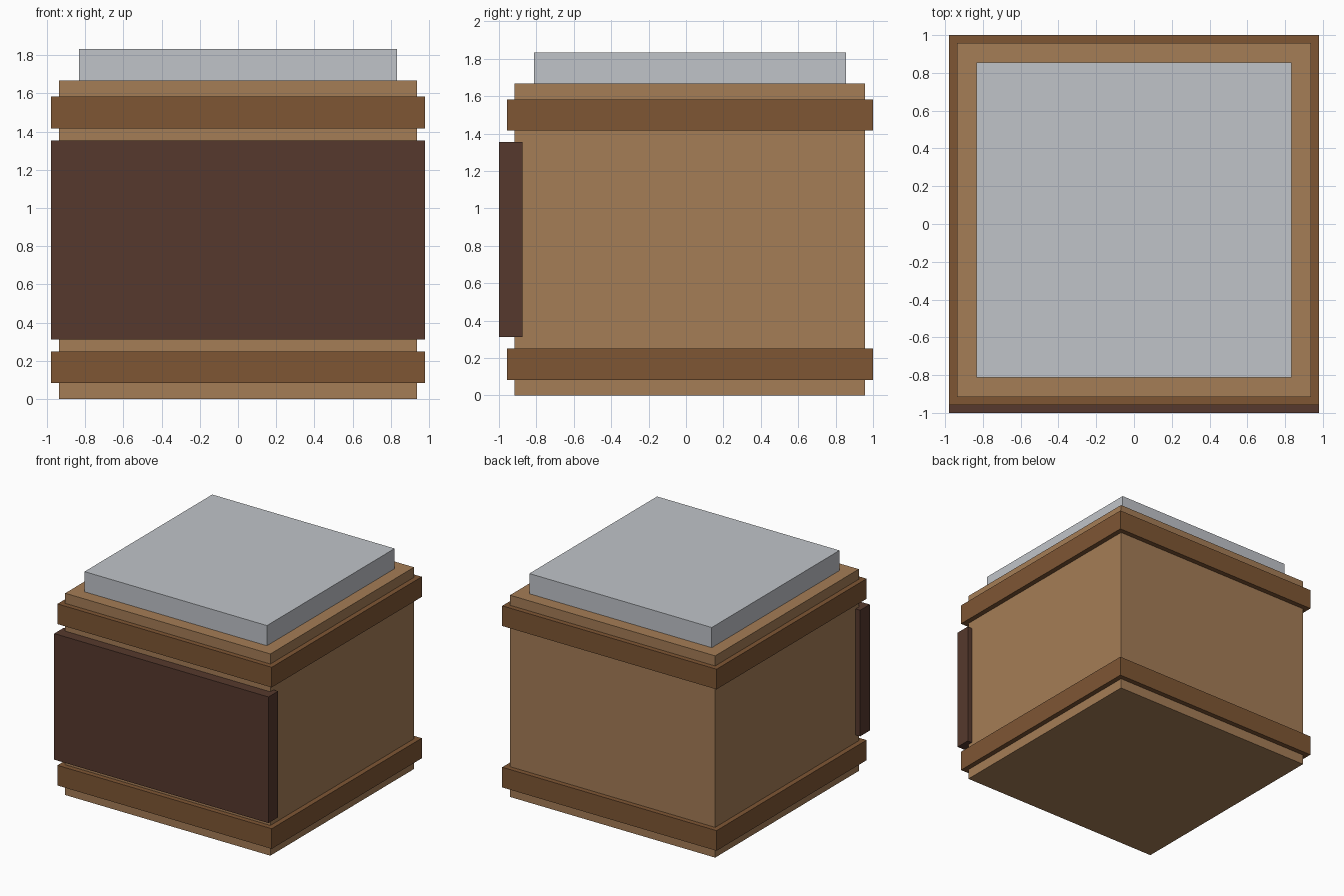
import bpy

if "Cube" in bpy.data.objects:
    bpy.data.objects.remove(bpy.data.objects["Cube"])

U = 1 / 48  # the whole crate sits on a grid of 1/48 units


def material(name, rgb):
    """Flat material from 0-255 sRGB values."""
    lin = [((c / 255 + 0.055) / 1.055) ** 2.4 for c in rgb]
    m = bpy.data.materials.new(name)
    m.diffuse_color = (*lin, 1)
    m.use_nodes = True
    m.node_tree.nodes["Principled BSDF"].inputs["Base Color"].default_value = m.diffuse_color
    return m


def box(name, half_x, y0, y1, z0, z1, mat):
    """Box centred on x = 0, sizes in grid units."""
    bpy.ops.mesh.primitive_cube_add(size=1, location=(0, (y0 + y1) / 2 * U, (z0 + z1) / 2 * U))
    o = bpy.context.object
    o.name = name
    o.scale = (2 * half_x * U, (y1 - y0) * U, (z1 - z0) * U)
    bpy.ops.object.transform_apply(location=False, rotation=False, scale=True)
    o.data.materials.append(mat)
    return o


light_wood = material("light wood", (165, 125, 86))
band_wood = material("medium wood", (126, 86, 52))
dark_wood = material("dark wood", (86, 57, 45))
grey = material("light grey", (192, 196, 201))

# Crate body
box("crate_body", 45, -44, 46, 0, 80, light_wood)

# Bands around the crate
for name, z in (("lower_band", 4), ("upper_band", 68)):
    box(name, 47, -46, 48, z, z + 8, band_wood)

# Front panel
box("front_panel", 47, -48, -42, 15, 65, dark_wood)

# Lid slab
box("lid", 40, -39, 41, 80, 88, grey)
